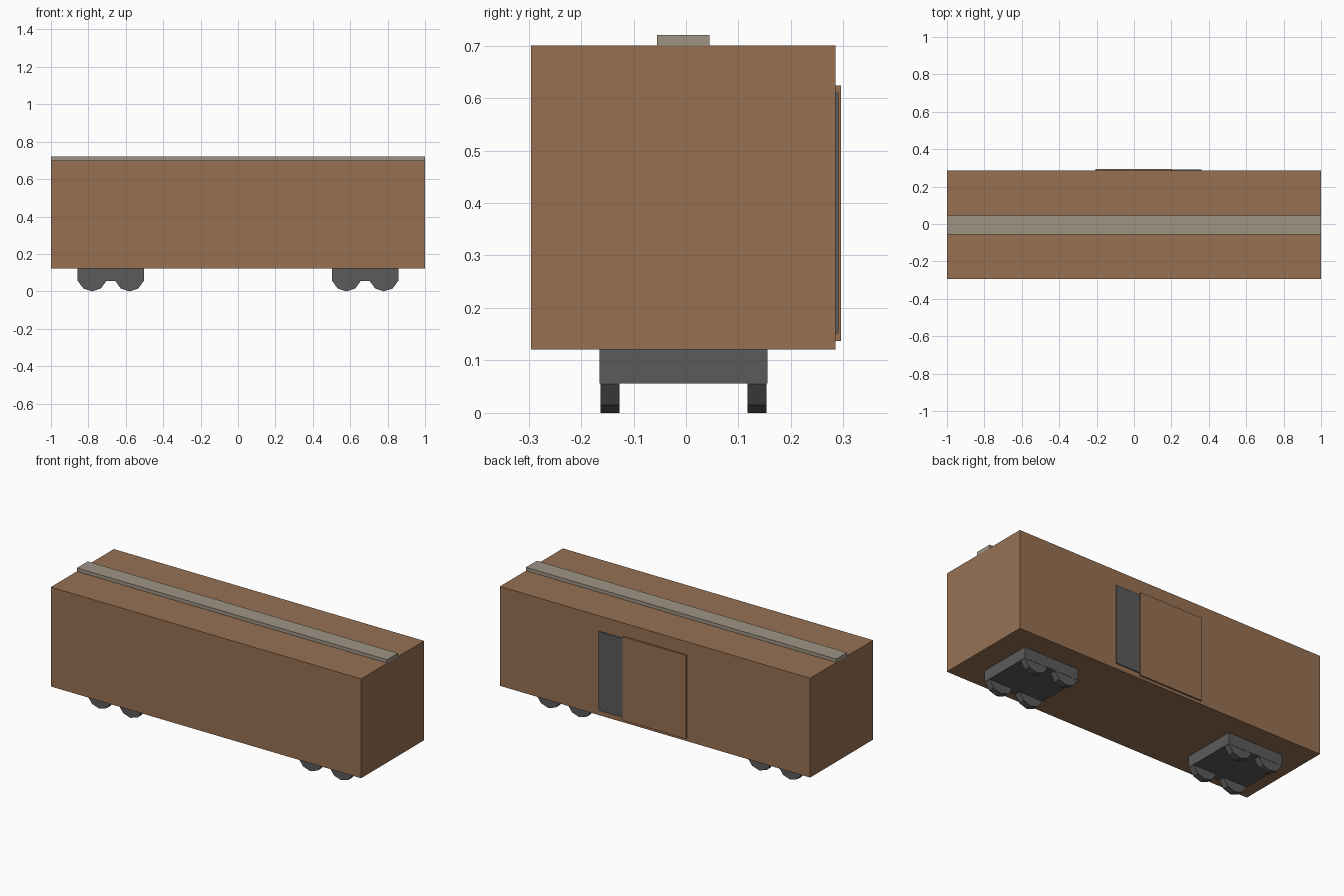
import bpy
import math

cube = bpy.data.objects.get("Cube")
if cube:
    bpy.data.objects.remove(cube, do_unlink=True)


def material(name, rgb):
    mat = bpy.data.materials.new(name)
    mat.use_nodes = True
    colour = (*rgb, 1)
    mat.diffuse_color = colour
    mat.node_tree.nodes["Principled BSDF"].inputs["Base Color"].default_value = colour
    return mat


brown = material("brown_paint", (0.31, 0.165, 0.086))
grey = material("dark_grey", (0.105, 0.105, 0.105))
taupe = material("weathered_walkway", (0.345, 0.295, 0.232))


def box(name, x, y, z, mat):
    """Box spanning the given (low, high) range on each axis."""
    spans = (x, y, z)
    bpy.ops.mesh.primitive_cube_add(size=1, location=[sum(s) / 2 for s in spans])
    obj = bpy.context.object
    obj.name = name
    obj.scale = [s[1] - s[0] for s in spans]
    bpy.ops.object.transform_apply(location=False, rotation=False, scale=True)
    obj.data.materials.append(mat)
    return obj


def wheel(name, x, y, mat, radius=0.08, width=0.036):
    """Ten-sided wheel on a y axle with one corner touching the ground."""
    bpy.ops.mesh.primitive_cylinder_add(
        vertices=10, radius=radius, depth=width,
        location=(x, y, radius), rotation=(math.pi / 2, 0, 0))
    obj = bpy.context.object
    obj.name = name
    obj.data.materials.append(mat)
    return obj


# Wagon body and roof walkway
box("wagon_body", (-1, 1), (-0.295, 0.285), (0.121, 0.70), brown)
box("roof_walkway", (-1, 1), (-0.055, 0.045), (0.70, 0.72), taupe)

# Sliding door, half open over a dark doorway on the back side
box("doorway", (-0.19, 0.36), (0.28, 0.291), (0.151, 0.611), grey)
box("sliding_door", (-0.205, 0.203), (0.28, 0.295), (0.137, 0.624), brown)

# Bogies, each with two axles of wheels
for side, label in ((-1, "right"), (1, "left")):
    centre = side * 0.68
    box(f"{label}_bogie", (centre - 0.178, centre + 0.178),
        (-0.165, 0.155), (0.056, 0.121), grey)
    for i, dx in enumerate((-0.1, 0.1)):
        for y, face in ((-0.145, "front"), (0.1355, "back")):
            wheel(f"{label}_{face}_wheel_{i + 1}", centre + dx, y, grey)
